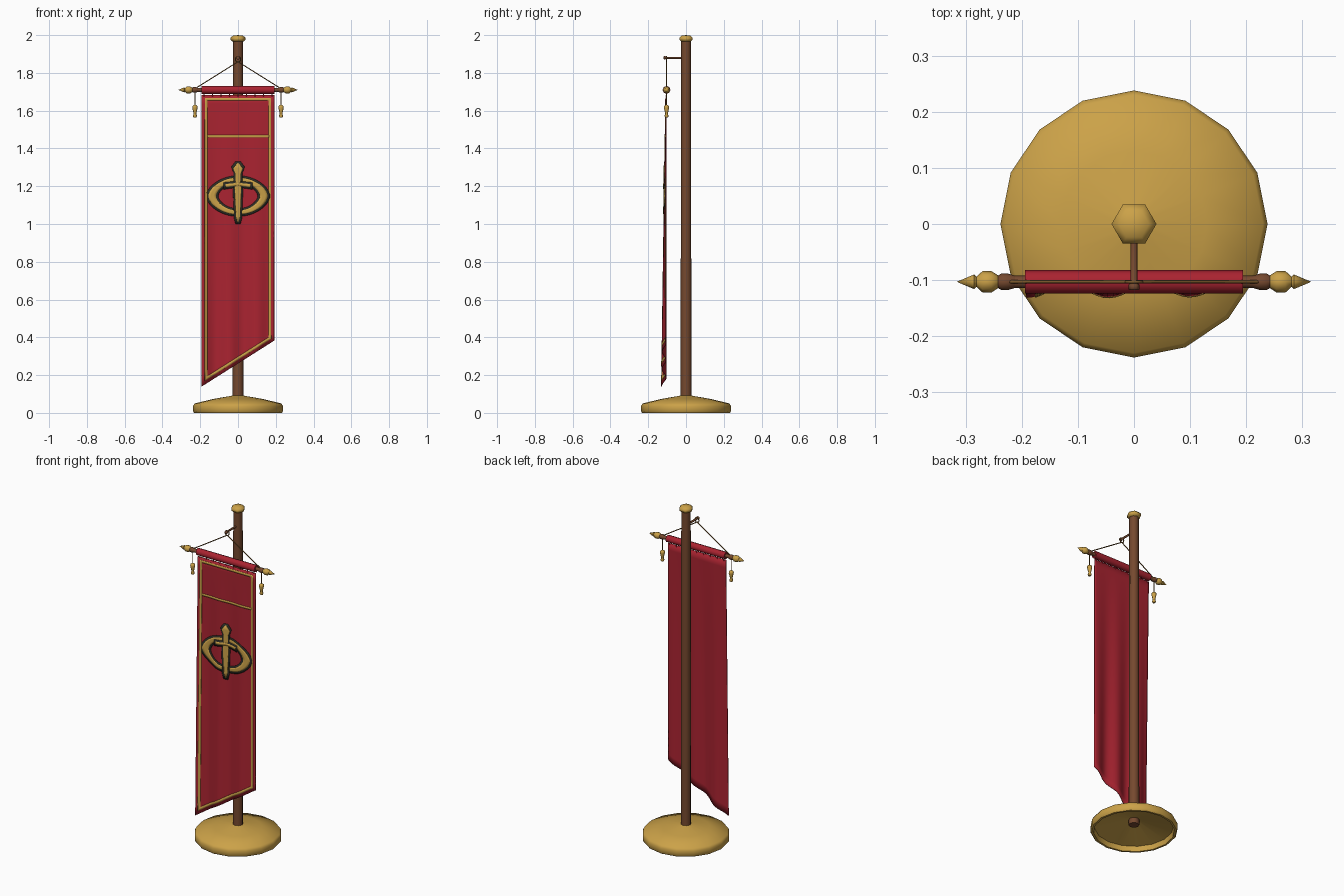
import bpy, bmesh
from math import sin, cos, pi, copysign
from mathutils import Vector

cube = bpy.data.objects.get("Cube")
if cube:
    bpy.data.objects.remove(cube, do_unlink=True)


def material(name, rgb):
    m = bpy.data.materials.new(name)
    m.use_nodes = True
    m.diffuse_color = (*rgb, 1)
    m.node_tree.nodes["Principled BSDF"].inputs["Base Color"].default_value = (*rgb, 1)
    return m


RED = material("red cloth", (0.40, 0.017, 0.03))
GOLD = material("gold", (0.60, 0.36, 0.065))
WOOD = material("brown wood", (0.18, 0.066, 0.028))
CORD = material("cord", (0.20, 0.10, 0.025))
DARK = material("dark outline", (0.025, 0.025, 0.018))


def finish(name, bm, mat, angle=0.9, thickness=0):
    """Turn a bmesh into a smooth shaded object, optionally a thin plate."""
    bmesh.ops.remove_doubles(bm, verts=bm.verts, dist=0.00005)
    bmesh.ops.recalc_face_normals(bm, faces=bm.faces)
    mesh = bpy.data.meshes.new(name)
    bm.to_mesh(mesh)
    bm.free()
    mesh.materials.append(mat)
    ob = bpy.data.objects.new(name, mesh)
    bpy.context.collection.objects.link(ob)
    bpy.ops.object.select_all(action='DESELECT')
    ob.select_set(True)
    bpy.context.view_layer.objects.active = ob
    bpy.ops.object.shade_smooth_by_angle(angle=angle)
    if thickness:
        mod = ob.modifiers.new("thickness", 'SOLIDIFY')
        mod.thickness = thickness
        mod.offset = 0
    return ob


def lathe(name, profile, sides, mat, start=(0, 0, 0), direction=(0, 0, 1), angle=0.9):
    """Revolve (radius, height) points around an axis."""
    bm = bmesh.new()
    turn = Vector(direction).to_track_quat('Z', 'Y')
    rings = []
    for r, h in profile:
        rings.append([bm.verts.new(Vector(start) + turn @ Vector(
            (r * cos(2 * pi * i / sides), r * sin(2 * pi * i / sides), h)))
            for i in range(sides)])
    for a, b in zip(rings, rings[1:]):
        for i in range(sides):
            j = (i + 1) % sides
            bm.faces.new((a[i], a[j], b[j], b[i]))
    return finish(name, bm, mat, angle)


def rod(name, a, b, r, sides, mat):
    d = Vector(b) - Vector(a)
    return lathe(name, [(0, 0), (r, 0), (r, d.length), (0, d.length)], sides, mat, a, d, 1.1)


# Stand: hollow base, pole and cap
lathe("base", [(0.028, 0.072), (0.215, 0.03), (0.22, 0), (0.232, 0), (0.238, 0.008),
               (0.238, 0.036), (0.23, 0.05), (0.13, 0.074), (0.026, 0.092)], 16, GOLD)
lathe("pole", [(0, 0.04), (0.029, 0.04), (0.026, 1.975), (0, 1.975)], 8, WOOD)
lathe("pole_cap", [(0, 1.965), (0.028, 1.965), (0.04, 1.975), (0.04, 1.985),
                   (0.027, 1.997), (0, 2.0)], 6, GOLD, angle=1.1)

# Hook arm with an end knob, and the cord looped over it
BAR_Y, BAR_Z = -0.103, 1.71
lathe("hook_arm", [(0, 0), (0.006, 0), (0.006, 0.09), (0.01, 0.095), (0.01, 0.102),
                   (0.006, 0.104), (0, 0.104)], 6, WOOD, (0, -0.014, 1.88), (0, -1, 0), 1.1)
bpy.ops.mesh.primitive_torus_add(major_radius=0.014, minor_radius=0.003, major_segments=12,
                                 minor_segments=6, location=(0, BAR_Y, 1.872),
                                 rotation=(pi / 2, 0, 0))
loop = bpy.context.object
loop.name = "cord_loop"
loop.data.materials.append(CORD)
bpy.ops.object.shade_smooth_by_angle(angle=1.1)

# Crossbar, red sleeve, and mirrored ends with cords and tassels
rod("crossbar", (-0.24, BAR_Y, BAR_Z), (0.24, BAR_Y, BAR_Z), 0.011, 8, WOOD)
rod("banner_sleeve", (-0.194, BAR_Y, BAR_Z), (0.194, BAR_Y, BAR_Z), 0.021, 8, RED)
for side, s in (("left", 1), ("right", -1)):
    end = (0, BAR_Y, BAR_Z)
    lathe(side + "_collar", [(0.011, 0.212), (0.015, 0.226), (0.015, 0.236), (0.009, 0.246)],
          8, WOOD, end, (s, 0, 0))
    lathe(side + "_bar_finial", [(0, 0.238), (0.01, 0.24), (0.019, 0.254), (0.019, 0.27),
                                 (0.009, 0.281), (0.013, 0.285), (0, 0.316)],
          8, GOLD, end, (s, 0, 0))
    rod(side + "_cord", (0, BAR_Y, 1.859), (s * 0.222, BAR_Y, 1.72), 0.003, 6, CORD)
    rod(side + "_tassel_cord", (s * 0.228, BAR_Y, 1.72), (s * 0.228, BAR_Y, 1.625),
        0.0025, 6, CORD)
    lathe(side + "_tassel", [(0, 0), (0.008, 0), (0.011, 0.008), (0.007, 0.018), (0.008, 0.024),
                             (0.014, 0.05), (0.013, 0.06), (0, 0.068)],
          8, GOLD, (s * 0.228, BAR_Y, 1.565))

# Banner cloth with folds that deepen downward and a slanted hem
TOP, HALF = 1.683, 0.192


def hem(x):
    return 0.14 + 0.243 * (x + HALF) / (2 * HALF)


def fold(x, z):
    drop = (TOP - z) / 1.5
    return -0.105 - 0.024 * drop * (0.5 + 0.5 * cos(2 * pi * (x - 0.1) / 0.145))


def cloth_patch(name, edge_a, edge_b, across, mat, lift=0, thickness=0.002):
    """Fill between two edges with a grid laid on the folded cloth."""
    bm = bmesh.new()
    rows = []
    for (ax, az), (bx, bz) in zip(edge_a, edge_b):
        row = []
        for i in range(across + 1):
            t = i / across
            x, z = ax + (bx - ax) * t, az + (bz - az) * t
            row.append(bm.verts.new((x, fold(x, z) - lift, z)))
        rows.append(row)
    for p, q in zip(rows, rows[1:]):
        for i in range(across):
            bm.faces.new((p[i], p[i + 1], q[i + 1], q[i]))
    return finish(name, bm, mat, 0.9, thickness)


def line(a, b, n=32):
    return [tuple(Vector(a).lerp(Vector(b), i / n)) for i in range(n + 1)]


cloth_patch("banner", line((-HALF, TOP), (HALF, TOP)),
            line((-HALF, hem(-HALF)), (HALF, hem(HALF))), 32, RED, 0, 0.004)
for i in range(9):
    x = (i - 4) * 0.045
    rod("hanging_tab", (x, BAR_Y, 1.70), (x, BAR_Y - 0.002, 1.675), 0.003, 6, RED)


# Gold border trim and crossline
def frame(inset):
    x = HALF - inset
    low = inset * 1.2
    corners = [(-x, TOP - inset), (x, TOP - inset), (x, hem(x) + low),
               (-x, hem(-x) + low), (-x, TOP - inset)]
    return [p for a, b in zip(corners, corners[1:]) for p in line(a, b)]


cloth_patch("border_trim", frame(0.016), frame(0.030), 2, GOLD, 0.0035)
cloth_patch("crossline_trim", line((-0.165, 1.47), (0.165, 1.47)),
            line((-0.165, 1.457), (0.165, 1.457)), 1, GOLD, 0.0035)


# Painted ornament: an almond ring crossed by a dagger
def almond(w, h):
    pts = []
    for i in range(65):
        s = sin(2 * pi * i / 64)
        pts.append((w * cos(2 * pi * i / 64), 1.148 + copysign(h * abs(s) ** 1.2, s)))
    return pts


cloth_patch("ring_outline", almond(0.170, 0.108), almond(0.104, 0.066), 4, DARK, 0.0035)
cloth_patch("ring", almond(0.157, 0.097), almond(0.117, 0.076), 3, GOLD, 0.005)

DAGGER = [(1.01, 0.003), (1.04, 0.011), (1.12, 0.014), (1.20, 0.018), (1.205, 0.012),
          (1.265, 0.014), (1.275, 0.018), (1.295, 0.025), (1.322, 0.003)]
for name, grow, mat, lift in (("outline", 0.01, DARK, 0.0065), ("gold", 0, GOLD, 0.008)):
    pts = [(z + grow * (z - 1.166) / 0.156, w + grow) for z, w in DAGGER]
    cloth_patch("dagger_" + name, [(-w, z) for z, w in pts], [(w, z) for z, w in pts],
                6, mat, lift)
    xs = [x for x, _ in line((-0.066 - grow, 0), (0.066 + grow, 0), 16)]
    cloth_patch("guard_" + name, [(x, 1.218 + grow - 0.1 * abs(x)) for x in xs],
                [(x, 1.204 - grow - 0.15 * abs(x)) for x in xs], 2, mat, lift + 0.0003)
